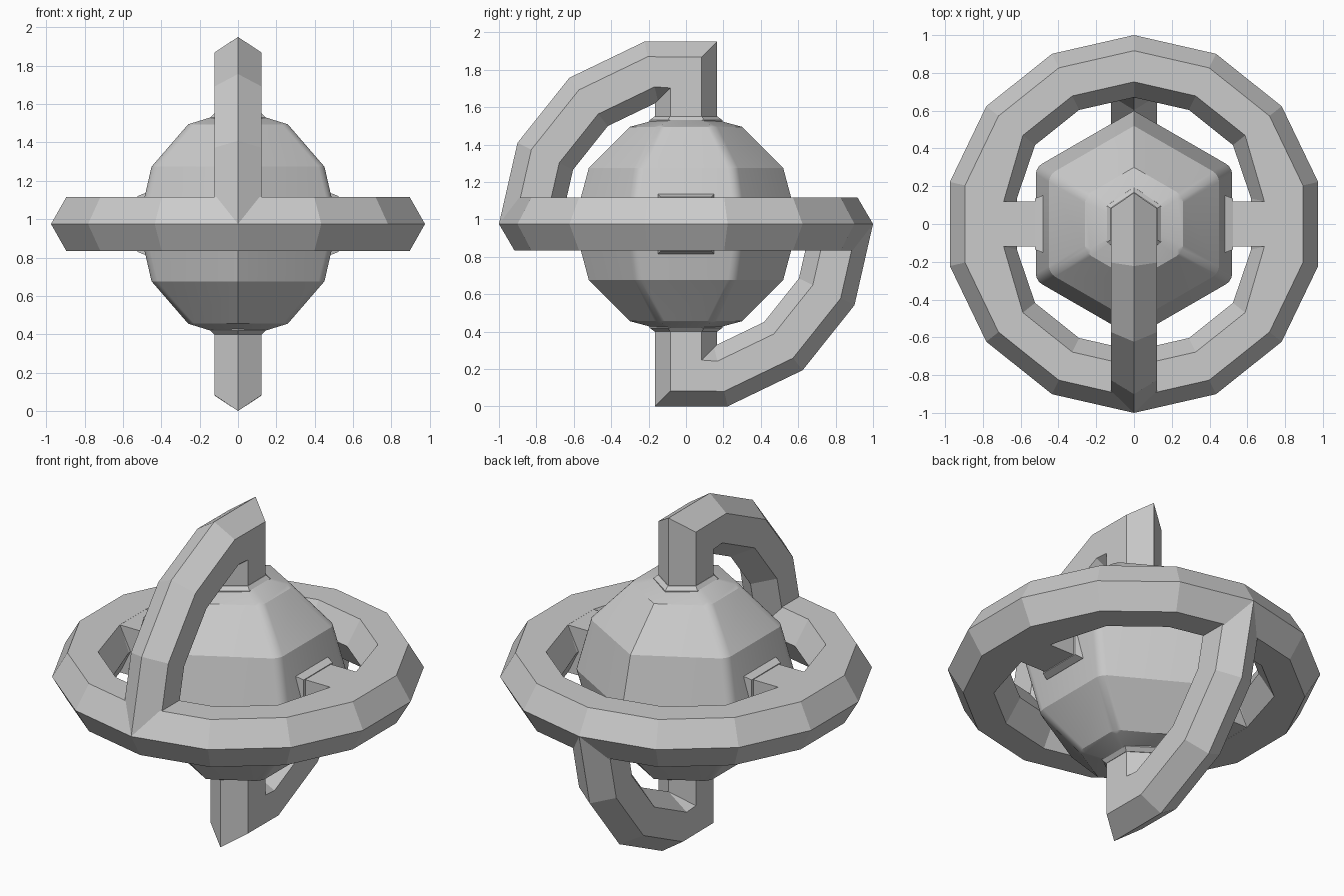
import bpy, bmesh, math
from mathutils import Vector

if "Cube" in bpy.data.objects:
    bpy.data.objects.remove(bpy.data.objects["Cube"])

C = 0.975            # height of the centre
RING_R = 0.835       # vertex radius of the tube centre line
TIP = 0.165          # tube half depth, tip to tip
STEP = math.tau / 14


def make(name, bm, smooth=False):
    bmesh.ops.recalc_face_normals(bm, faces=bm.faces)
    mesh = bpy.data.meshes.new(name)
    bm.to_mesh(mesh)
    bm.free()
    ob = bpy.data.objects.new(name, mesh)
    bpy.context.collection.objects.link(ob)
    if smooth:
        bpy.ops.object.select_all(action='DESELECT')
        bpy.context.view_layer.objects.active = ob
        ob.select_set(True)
        bpy.ops.object.shade_smooth_by_angle(angle=math.radians(25))
    return ob


def loft(sections, closed=False):
    """Skin equal-length loops of points; cap the ends unless closed."""
    bm = bmesh.new()
    loops = [[bm.verts.new(p) for p in s] for s in sections]
    n = len(loops[0])
    pairs = list(zip(loops, loops[1:])) + ([(loops[-1], loops[0])] if closed else [])
    for a, b in pairs:
        for i in range(n):
            j = (i + 1) % n
            bm.faces.new((a[i], a[j], b[j], b[i]))
    if not closed:
        bm.faces.new(loops[0])
        bm.faces.new(loops[-1])
    return bm


def hexagon(centre, out, side):
    """Six-sided tube section: tips along out, flats across side."""
    c, o, s = Vector(centre), Vector(out), Vector(side)
    return [c + o * TIP, c + o * TIP / 2 + s, c - o * TIP / 2 + s,
            c - o * TIP, c - o * TIP / 2 - s, c + o * TIP / 2 - s]


# Horizontal ring, with its inner wall pulled in where the side struts join
sections = []
for i in range(14):
    a = math.pi / 2 + i * STEP
    d = Vector((math.cos(a), math.sin(a), 0))
    s = hexagon(d * RING_R + Vector((0, 0, C)), d, (0, 0, 0.141))
    if abs(d.x) > 0.95:
        for k, x, y in ((2, 0.69, 0.12), (3, 0.62, 0.135), (4, 0.69, 0.12)):
            s[k].x, s[k].y = math.copysign(x, d.x), math.copysign(y, d.y)
    sections.append(s)
make("horizontal_ring", loft(sections, closed=True))

# Round core: six-sided globe with softened side edges
globe = []
for lat in (-89.9, -60, -30, 0, 30, 60, 89.9):
    t = math.radians(lat)
    globe.append([(0.6 * math.cos(t) * math.cos(math.pi / 2 + k * math.pi / 3),
                   0.6 * math.cos(t) * math.sin(math.pi / 2 + k * math.pi / 3),
                   C + 0.6 * math.sin(t)) for k in range(6)])
bm = loft(globe)
edges = [e for e in bm.edges
         if min(abs(v.co.x) for v in e.verts) > 0.2
         and abs(e.verts[0].co.z - e.verts[1].co.z) > 0.1]
bmesh.ops.bevel(bm, geom=edges, offset=0.035, segments=3, profile=0.5,
                affect='EDGES')
make("core_globe", bm, smooth=True)

# Curved arms from the ring to the poles (sign 1 = upper, -1 = lower)
for sign, label in ((1, "upper"), (-1, "lower")):
    def point(y, z):
        return Vector((0, sign * y, C + sign * z))

    side = (0.122, 0, 0)
    path = []
    for i in range(4):
        y, z = -math.cos(i * STEP), math.sin(i * STEP)
        path.append(hexagon(point(RING_R * y, RING_R * z), (0, sign * y, sign * z), side))
    # mitred corner, then straight down into the globe
    path.append(hexagon(point(0, 0.81), (0, sign, sign), side))
    path[-1] = hexagon(point(0, 0.975 - TIP), (0, sign, sign), side)
    path.append(hexagon(point(0, 0.45), (0, sign, 0), side))
    make(label + "_arm", loft(path))

    # flared collar where the arm enters the globe
    collar = []
    for z, k in ((0.50, 1.2), (0.555, 1.18), (0.575, 1.02)):
        s = hexagon((0, 0, 0), (0, 1, 0), side)
        collar.append([p * k + point(0, z) for p in s])
    make(label + "_collar", loft(collar))

# Side struts and their flared sockets
for sign, label in ((1, "right"), (-1, "left")):
    def box(x, y, z):
        return [(sign * x, a * y, C + b * z) for a, b in ((1, 1), (-1, 1), (-1, -1), (1, -1))]

    make(label + "_strut", loft([box(0.42, 0.12, 0.1405), box(0.695, 0.12, 0.1405)]))
    make(label + "_socket", loft([box(0.44, 0.155, 0.165), box(0.487, 0.15, 0.16),
                                  box(0.525, 0.135, 0.145)]))
